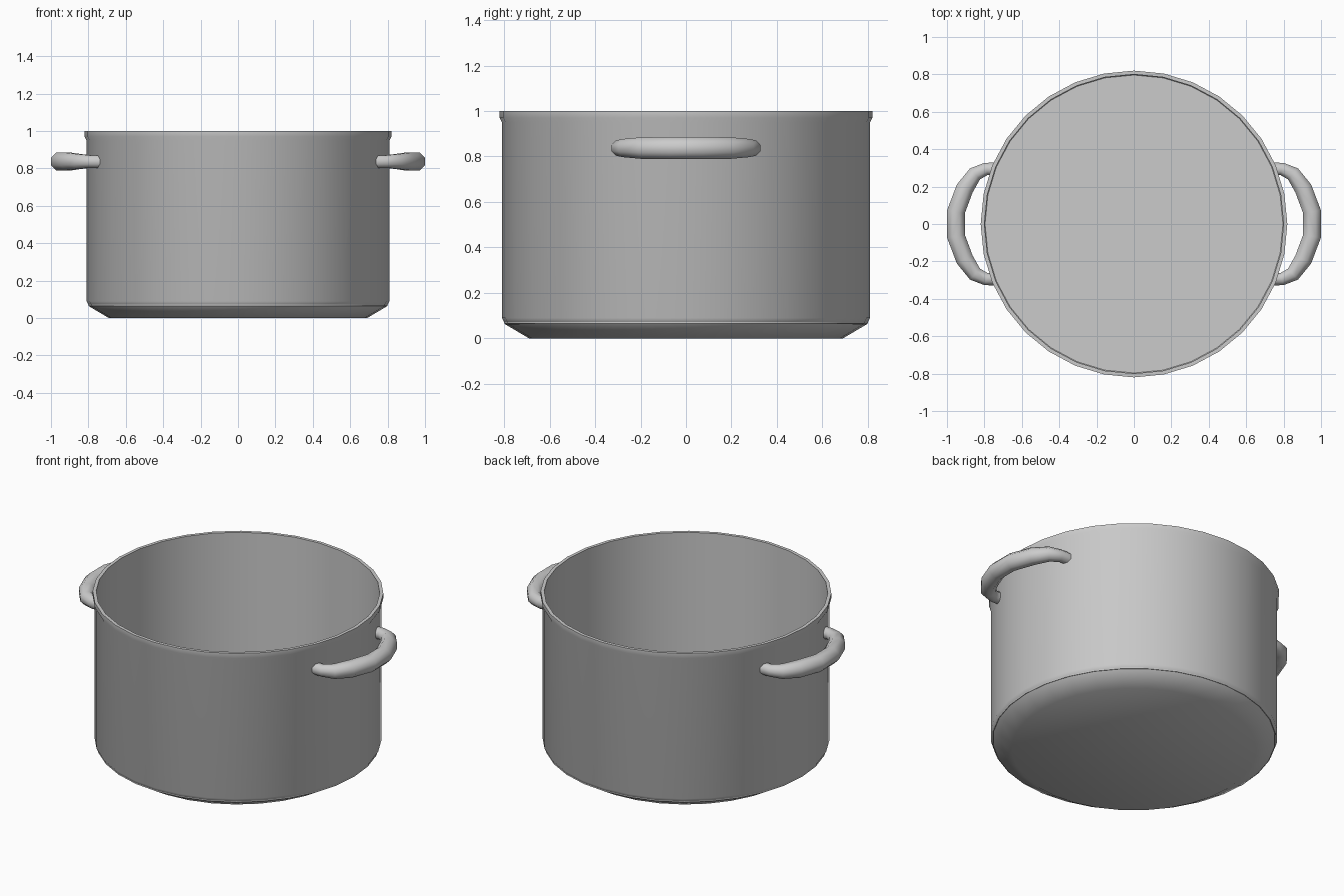
import bpy, bmesh
from math import sin, cos, pi, sqrt
from mathutils import Vector

cube = bpy.data.objects.get("Cube")
if cube:
    bpy.data.objects.remove(cube, do_unlink=True)

metal = bpy.data.materials.new("brushed_grey_metal")
metal.use_nodes = True
grey = (0.6, 0.6, 0.6, 1)
metal.diffuse_color = grey
metal.node_tree.nodes["Principled BSDF"].inputs["Base Color"].default_value = grey


def loft(name, rings, cap_start=True, cap_end=True):
    """Skin a list of closed rings of points into one smooth-shaded object."""
    bm = bmesh.new()
    loops = [[bm.verts.new(p) for p in ring] for ring in rings]
    n = len(loops[0])
    for a, b in zip(loops, loops[1:]):
        for i in range(n):
            j = (i + 1) % n
            bm.faces.new((a[i], a[j], b[j], b[i]))
    if cap_start:
        bm.faces.new(loops[0][::-1])
    if cap_end:
        bm.faces.new(loops[-1])
    bmesh.ops.recalc_face_normals(bm, faces=bm.faces)
    mesh = bpy.data.meshes.new(name)
    bm.to_mesh(mesh)
    bm.free()
    mesh.materials.append(metal)
    obj = bpy.data.objects.new(name, mesh)
    bpy.context.collection.objects.link(obj)
    bpy.ops.object.select_all(action="DESELECT")
    obj.select_set(True)
    bpy.context.view_layer.objects.active = obj
    bpy.ops.object.shade_smooth_by_angle(angle=pi / 3)
    return obj


# Pot body: outer wall, flared rim, inner wall and floor
SIDES = 32
profile = [(0.69, 0), (0.795, 0.062), (0.81, 0.09), (0.81, 0.95),
           (0.82, 0.97), (0.82, 1.0), (0.80, 1.0), (0.80, 0.065)]
loft("pot_body", [[(r * cos(2 * pi * i / SIDES), r * sin(2 * pi * i / SIDES), z)
                   for i in range(SIDES)] for r, z in profile])

# Loop handles: tapered tube along a half path mirrored front to back
HANDLE_Z = 0.837
half = [(0.75, 0.295, 0.036), (0.79, 0.295, 0.036), (0.85, 0.268, 0.043),
        (0.905, 0.19, 0.051), (0.952, 0.065, 0.052)]
path = half + [(x, -y, r) for x, y, r in reversed(half)]


def handle(name, side):
    rings = []
    last = len(path) - 1
    for k, (x, y, r) in enumerate(path):
        x0, y0, _ = path[max(k - 1, 0)]
        x1, y1, _ = path[min(k + 1, last)]
        t = Vector((x1 - x0, y1 - y0)).normalized()
        ring = []
        for i in range(8):
            a = (i + 0.5) * pi / 4
            px, py = x + t.y * r * cos(a), y - t.x * r * cos(a)
            if k in (0, last):
                px = sqrt(0.803 ** 2 - py ** 2)  # end sits inside the wall
            ring.append((side * px, py, HANDLE_Z + r * sin(a)))
        rings.append(ring)
    return loft(name, rings)


handle("left_handle", 1)
handle("right_handle", -1)
